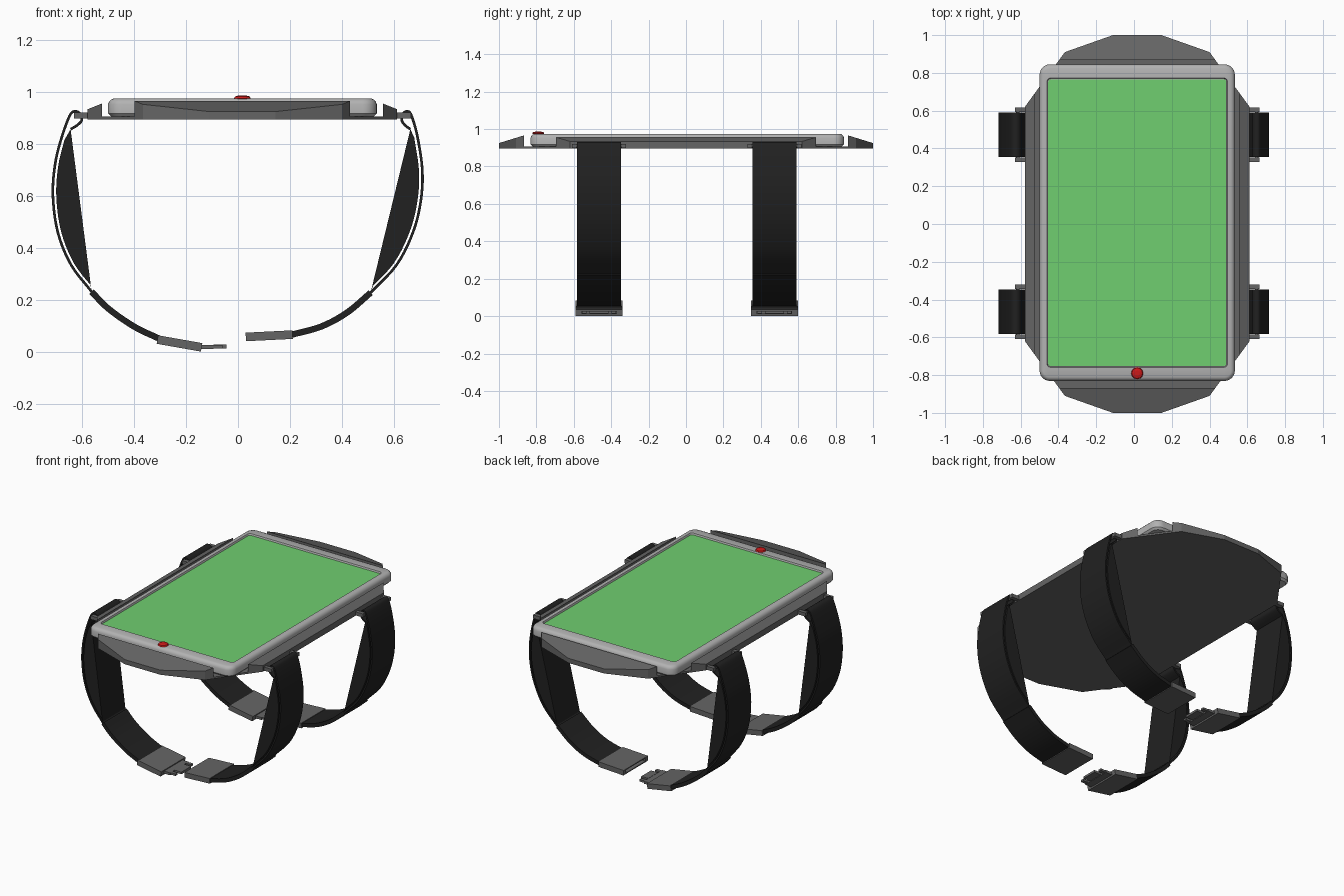
import bpy, bmesh, math
from mathutils import Vector

if "Cube" in bpy.data.objects:
    bpy.data.objects.remove(bpy.data.objects["Cube"])

CX, CY = 0.017, 0.007          # the device sits slightly off centre


def material(name, r, g, b):
    m = bpy.data.materials.new(name)
    m.diffuse_color = (r, g, b, 1)
    m.use_nodes = True
    m.node_tree.nodes["Principled BSDF"].inputs["Base Color"].default_value = m.diffuse_color
    return m


DARK = material("dark_grey", 0.13, 0.13, 0.13)
LIGHT = material("light_grey", 0.45, 0.45, 0.45)
BLACK = material("black_webbing", 0.015, 0.015, 0.015)
GREEN = material("green_screen", 0.16, 0.62, 0.16)
RED = material("red_button", 0.6, 0.01, 0.01)


def finish(bm, name, mat, smooth=None):
    bmesh.ops.recalc_face_normals(bm, faces=bm.faces)
    me = bpy.data.meshes.new(name)
    bm.to_mesh(me)
    bm.free()
    me.materials.append(mat)
    if smooth:
        me.polygons.foreach_set("use_smooth", [True] * len(me.polygons))
        me.set_sharp_from_angle(angle=math.radians(smooth))
    ob = bpy.data.objects.new(name, me)
    bpy.context.collection.objects.link(ob)
    return ob


def loft(rings):
    """Closed solid through equally long rings of points."""
    bm = bmesh.new()
    vs = [[bm.verts.new(p) for p in ring] for ring in rings]
    n = len(vs[0])
    for a, b in zip(vs, vs[1:]):
        for i in range(n):
            bm.faces.new((a[i], a[(i + 1) % n], b[(i + 1) % n], b[i]))
    bm.faces.new(vs[0])
    bm.faces.new(vs[-1])
    return bm


def box(name, mat, x, y, z):
    ring = lambda h: [(x[0], y[0], h), (x[1], y[0], h), (x[1], y[1], h), (x[0], y[1], h)]
    return finish(loft([ring(z[0]), ring(z[1])]), name, mat)


def rounded(hx, hy, r, z, seg=6):
    pts = []
    for k, (sx, sy) in enumerate([(1, 1), (-1, 1), (-1, -1), (1, -1)]):
        for i in range(seg + 1):
            a = math.pi / 2 * (k + i / seg)
            pts.append((CX + sx * (hx - r) + r * math.cos(a),
                        CY + sy * (hy - r) + r * math.sin(a), z))
    return pts


# cradle: a flat plate, with four sloped rim pieces cut from the same outline
QUARTER = [(0.128, 1.0), (0.383, 0.91), (0.595, 0.62)]
RIGHT = QUARTER + [(x, -y) for x, y in reversed(QUARTER)]
OUTLINE = RIGHT + [(-x, -y) for x, y in RIGHT]


def cradle_solid(top):
    return loft([[(CX + x, y, z) for x, y in OUTLINE] for z in (0.895, top)])


def slice_off(bm, co, no):
    res = bmesh.ops.bisect_plane(bm, geom=bm.verts[:] + bm.edges[:] + bm.faces[:],
                                 plane_co=co, plane_no=no, clear_outer=True)
    edges = [e for e in res["geom_cut"] if isinstance(e, bmesh.types.BMEdge)]
    bmesh.ops.contextual_create(bm, geom=edges)


finish(cradle_solid(0.906), "cradle_plate", DARK)
for s, end, side in ((-1, "front", "left"), (1, "back", "right")):
    bm = cradle_solid(0.99)
    slice_off(bm, (0, s * 0.867, 0), (0, -s, 0))
    slice_off(bm, (0, s * 0.867, 0.966), (0, s * 0.041, 0.133))
    finish(bm, end + "_rim", DARK)
    bm = cradle_solid(0.99)
    slice_off(bm, (CX + s * 0.54, 0, 0), (-s, 0, 0))
    slice_off(bm, (CX + s * 0.54, 0, 0.956), (s * 0.022, 0, 0.055))
    finish(bm, side + "_rim", DARK)

# tablet body with rounded edge and recessed screen
HX, HY = 0.517, 0.838
body = [(0.012, 0.906), (0, 0.918), (0, 0.953), (0.004, 0.963), (0.011, 0.971), (0.021, 0.975)]
rings = [rounded(HX - d, HY - d, 0.055 - d, z) for d, z in body]
rings += [rounded(0.478, 0.766, 0.02, 0.975), rounded(0.474, 0.762, 0.016, 0.964)]
finish(loft(rings), "tablet_frame", LIGHT, 35)
finish(loft([rounded(0.471, 0.759, 0.014, z) for z in (0.960, 0.967)]), "screen", GREEN)

# button
rings = [[(CX + r * math.cos(a * math.pi / 6), -0.79 + r * math.sin(a * math.pi / 6), z)
          for a in range(12)]
         for r, z in ((0.022, 0.970), (0.032, 0.976), (0.028, 0.983), (0.014, 0.987))]
finish(loft(rings), "button", RED)


# straps
def spline(pts, sub=5):
    P = [Vector(p) for p in pts]
    P = [2 * P[0] - P[1]] + P + [2 * P[-1] - P[-2]]
    out = []
    for a, b, c, d in zip(P, P[1:], P[2:], P[3:]):
        for i in range(sub):
            t = i / sub
            out.append(0.5 * (2 * b + (c - a) * t + (2 * a - 5 * b + 4 * c - d) * t * t
                              + (3 * b - a - 3 * c + d) * t ** 3))
    return out + [P[-2]]


def ribbon(name, path, thick, y0, y1):
    rings = []
    for i, p in enumerate(path):
        t = (path[min(i + 1, len(path) - 1)] - path[max(i - 1, 0)]).normalized()
        n = Vector((-t.y, t.x)) * thick / 2
        a, b = p + n, p - n
        rings.append([(a.x, y0, a.y), (a.x, y1, a.y), (b.x, y1, b.y), (b.x, y0, b.y)])
    finish(loft(rings), name, BLACK, 40)


def buckle(name, p, q, thick, y0, y1, socket):
    """Block from p to q; the q end may be hollowed into a socket."""
    p, q = Vector(p), Vector(q)
    t = (q - p).normalized()
    n = Vector((-t.y, t.x))

    def ring(c, h, inset):
        a, b = c + n * h, c - n * h
        u, v = y0 + inset, y1 - inset
        return [(a.x, u, a.y), (a.x, v, a.y), (b.x, v, b.y), (b.x, u, b.y)]
    rings = [ring(p, thick / 2, 0), ring(q, thick / 2, 0)]
    if socket:
        rings += [ring(q, thick * 0.3, 0.025), ring(q - t * 0.1, thick * 0.3, 0.025)]
    finish(loft(rings), name, DARK)


# (x, z) paths: loop around the bar, then the arc, then the lower end
LOOP = {"left": [(-.644, .857), (-.618, .873), (-.601, .892), (-.608, .917), (-.628, .926), (-.648, .908)],
        "right": [(.663, .857), (.642, .873), (.630, .892), (.635, .917), (.652, .926), (.667, .910)]}
ARC = {"left": [(-.68, .82), (-.704, .72), (-.712, .60), (-.693, .46), (-.642, .335), (-.563, .232)],
       "right": [(.69, .83), (.709, .70), (.703, .58), (.673, .46), (.610, .335), (.51, .228)]}
TAIL = {"left": [(-.563, .232), (-.50, .168), (-.40, .098), (-.30, .050)],
        "right": [(.51, .228), (.42, .152), (.32, .098), (.20, .065)]}

for end, yc in (("front", -0.465), ("back", 0.473)):
    y0, y1 = yc - 0.117, yc + 0.117
    for side, s in (("left", -1), ("right", 1)):
        tag = f"{end}_{side}_"
        ribbon(tag + "strap", spline(LOOP[side] + ARC[side]), 0.01, y0, y1)
        ribbon(tag + "strap_end", spline(TAIL[side]), 0.024, y0, y1)
        # padding between the strap and its straight inner face
        hub = Vector((0, 0.55))
        pad = [p + (hub - p).normalized() * 0.013 for p in spline(ARC[side])[:-1]]
        pad = [Vector(LOOP[side][0])] + pad + [Vector(ARC[side][-1])]
        finish(loft([[(p.x, y, p.y) for p in pad] for y in (y0, y1)]), tag + "pad", BLACK, 30)
        # lugs and the bar carrying the strap
        xs = sorted((CX + s * 0.585, CX + s * 0.648))
        for k in (-1, 1):
            yl = yc + k * 0.132
            box(tag + "lug", DARK, xs, (yl - 0.012, yl + 0.012), (0.898, 0.921))
        bar = [[(CX + s * 0.632 + 0.009 * math.cos(a * math.pi / 4), y,
                 0.909 + 0.009 * math.sin(a * math.pi / 4)) for a in range(8)]
               for y in (yc - 0.135, yc + 0.135)]
        finish(loft(bar), tag + "bar", DARK, 50)
    # clasp: socket on the right, pronged plug on the left
    b0, b1 = yc - 0.125, yc + 0.125
    buckle(end + "_clasp_socket", (.21, .067), (.03, .058), 0.033, b0, b1, True)
    buckle(end + "_clasp_plug", (-.31, .048), (-.14, .018), 0.033, b0, b1, False)
    box(end + "_plug_tongue", DARK, (-.15, -.095), (yc - 0.095, yc + 0.095), (0.011, 0.027))
    box(end + "_plug_tip", DARK, (-.095, -.045), (yc - 0.05, yc + 0.05), (0.014, 0.028))
    for k in (-1, 1):
        ys = sorted((yc + k * 0.068, yc + k * 0.09))
        box(end + "_plug_prong", DARK, (-.095, -.06), ys, (0.014, 0.027))
